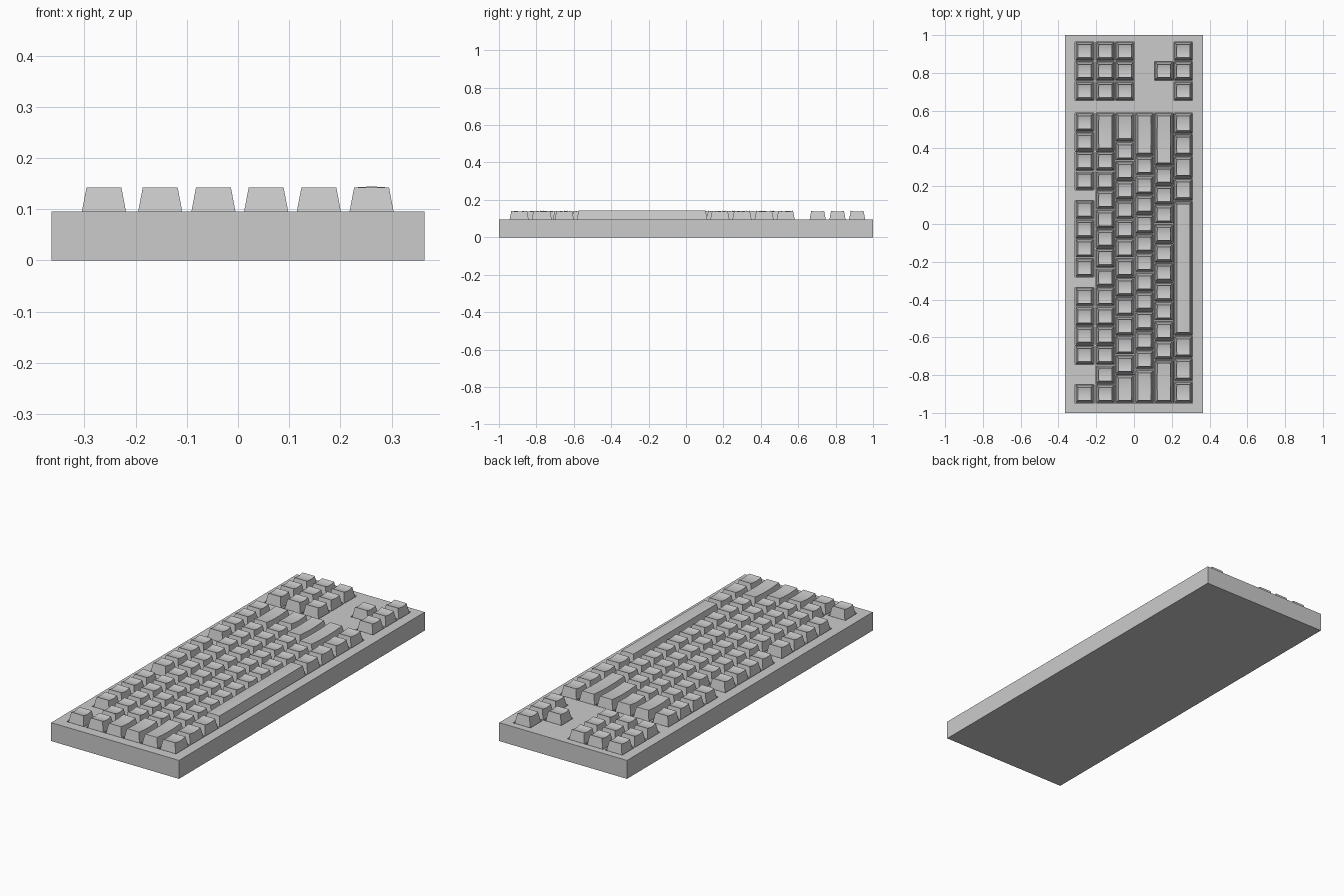
import bpy
import bmesh
import math

cube = bpy.data.objects.get("Cube")
if cube:
    bpy.data.objects.remove(cube, do_unlink=True)

grey = bpy.data.materials.new("plain_grey")
grey.use_nodes = True
colour = (0.6, 0.6, 0.6, 1)
grey.diffuse_color = colour
grey.node_tree.nodes["Principled BSDF"].inputs["Base Color"].default_value = colour

UNIT = 0.1027        # pitch of one key
START = -0.951       # front end of the main key block
DECK = 0.095         # top of the case
FLOOR = 0.078        # bottom of the key pockets
TOP = 0.142          # rim of the key tops
KEY_GAP = 0.0165
SLOPE = 0.19
SEGMENTS = 8


def make_object(name, bm):
    bmesh.ops.recalc_face_normals(bm, faces=bm.faces[:])
    mesh = bpy.data.meshes.new(name)
    bm.to_mesh(mesh)
    bm.free()
    mesh.materials.append(grey)
    obj = bpy.data.objects.new(name, mesh)
    bpy.context.collection.objects.link(obj)
    return obj


def add_box(bm, x, y, z, sx, sy, sz):
    verts = bmesh.ops.create_cube(bm, size=1)["verts"]
    for v in verts:
        v.co = (x + v.co.x * sx, y + v.co.y * sy, z + v.co.z * sz)


def add_key(bm, x, y, length, bow, across):
    """Tapered cap whose top is bowed along y, or along x when across is set."""
    flare = (DECK - FLOOR) * SLOPE
    inset = (TOP - DECK) * SLOPE
    half_x, half_y = (UNIT - KEY_GAP) / 2, (length - KEY_GAP) / 2
    # u runs along the bowed direction, w runs across it
    half_u, half_w = (half_x, half_y) if across else (half_y, half_x)

    def vert(u, w, z):
        return bm.verts.new((x + u, y + w, z) if across else (x + w, y + u, z))

    rails, feet = [], []
    for side in (-1, 1):
        rail = []
        for i in range(SEGMENTS + 1):
            t = 2 * i / SEGMENTS - 1
            z = TOP + bow * (1 - t * t)
            w = half_w - (z - DECK) * SLOPE
            rail.append(vert(t * (half_u - inset), side * w, z))
        rails.append(rail)
        feet.append([vert(e * (half_u + flare), side * (half_w + flare), FLOOR)
                     for e in (-1, 1)])
    a, b = rails
    for i in range(SEGMENTS):
        bm.faces.new((a[i], a[i + 1], b[i + 1], b[i])).smooth = True
    for rail, foot in zip(rails, feet):
        bm.faces.new([foot[0], foot[1]] + rail[::-1])
    for end in (0, 1):
        bm.faces.new((feet[0][end], feet[1][end], b[-end], a[-end]))
    bm.faces.new((feet[0][0], feet[0][1], feet[1][1], feet[1][0]))


def run(widths, start=START):
    """Turn a list of key widths into (centre, length) pairs; negatives are gaps."""
    keys = []
    for w in widths:
        size = abs(w) * UNIT
        if w > 0:
            keys.append((start + size / 2, size))
        start += size
    return keys


# Side cluster and arrow keys sit beyond the main block
cluster = [(y, UNIT) for y in (0.704, 0.81, 0.915)]
four = [1] * 4
rows = {
    "function_row": (-0.262, run([1, -1] + four + [-0.5] + four + [-0.5] + four) + cluster),
    "number_row": (-0.152, run([1] * 13 + [2]) + cluster),
    "upper_letter_row": (-0.048, run([1.5] + [1] * 12 + [1.5]) + cluster),
    "middle_letter_row": (0.055, run([1.75] + [1] * 11 + [2.25])),
    "lower_letter_row": (0.158, run([2.25] + [1] * 10 + [2.75]) + cluster[1:2]),
    "bottom_row": (0.261, run([1.15, 1.2, 1.15, 6.95, 1.15, 1.15, 1.15, 1.1]) + cluster),
}

# Key rows, with matching pocket cutters
pockets = bmesh.new()
for name, (x, keys) in rows.items():
    bm = bmesh.new()
    for y, length in keys:
        long_bar = length > 4 * UNIT
        add_key(bm, x, y, length, 0.002 if long_bar else -0.005, long_bar)
        add_box(pockets, x, y, FLOOR + 0.05, UNIT - 0.004, length - 0.004, 0.1)
    row = make_object(name, bm)
    row.data.set_sharp_from_angle(angle=math.radians(30))

# Case: a slab with a shallow pocket under every key
bm = bmesh.new()
add_box(bm, 0, 0, DECK / 2, 0.728, 2, DECK)
case = make_object("case", bm)
cutter = make_object("pocket_cutter", pockets)
cutter.hide_render = True
cut = case.modifiers.new("pockets", "BOOLEAN")
cut.operation = "DIFFERENCE"
cut.solver = "EXACT"
cut.object = cutter
bpy.context.view_layer.update()
graph = bpy.context.evaluated_depsgraph_get()
cut_mesh = bpy.data.meshes.new_from_object(case.evaluated_get(graph))
case.modifiers.clear()
case.data = cut_mesh
bpy.data.objects.remove(cutter, do_unlink=True)
